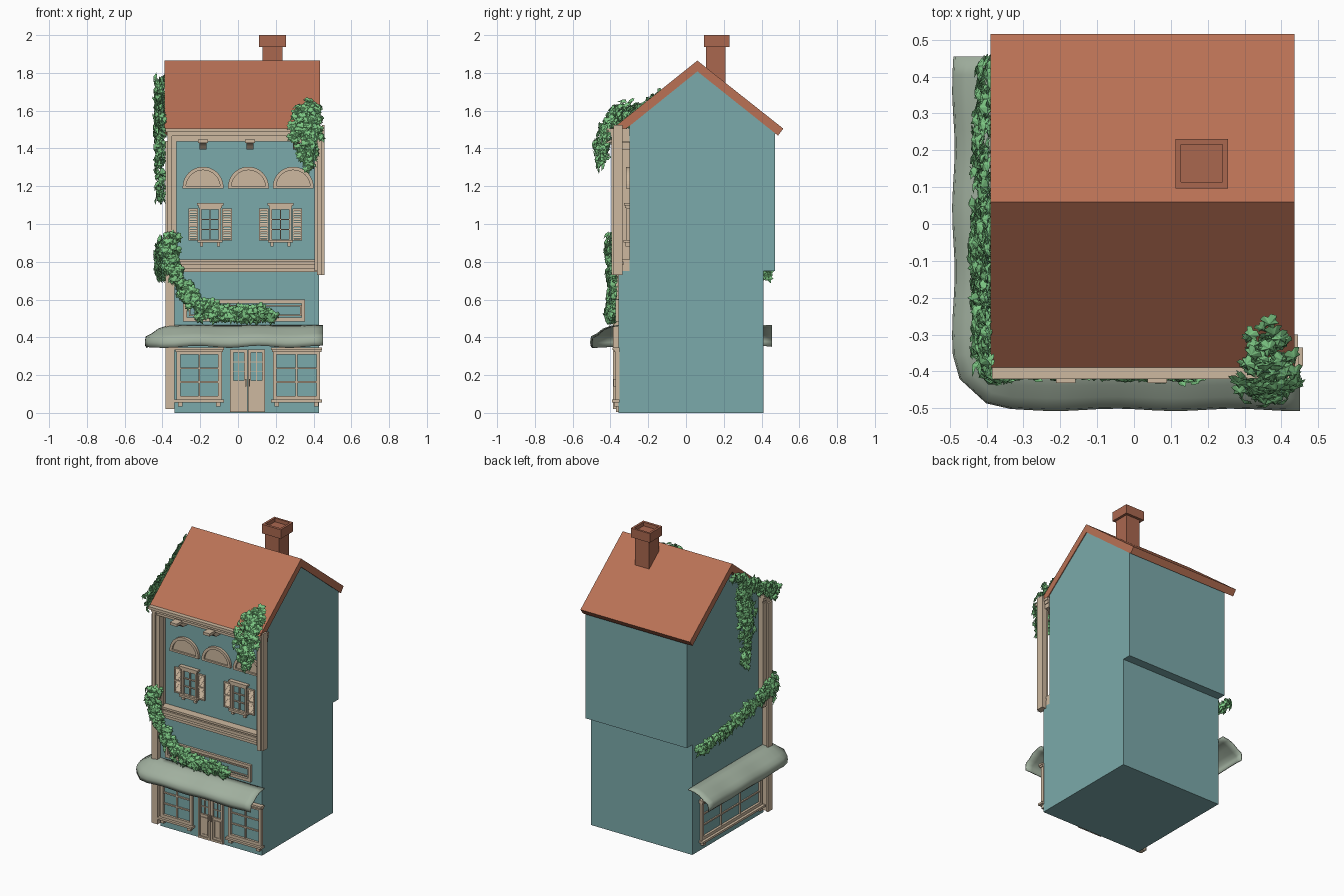
import bpy, bmesh, math, random
from mathutils import Vector

if "Cube" in bpy.data.objects:
    bpy.data.objects.remove(bpy.data.objects["Cube"])

random.seed(4)


def material(name, r, g, b):
    m = bpy.data.materials.new(name)
    m.diffuse_color = [(c / 255) ** 2.2 for c in (r, g, b)] + [1]
    m.use_nodes = True
    m.node_tree.nodes["Principled BSDF"].inputs["Base Color"].default_value = m.diffuse_color
    return m


WALL = material("teal_plaster", 122, 168, 169)
ROOF = material("terracotta", 184, 113, 86)
BRICK = material("chimney_brick", 168, 103, 80)
TRIM = material("cream_trim", 204, 183, 158)
CLOTH = material("awning_cloth", 160, 175, 158)
LEAF = material("ivy_leaf", 125, 200, 132)


def finish(name, bm, mat, normals=True):
    if normals:
        bmesh.ops.recalc_face_normals(bm, faces=bm.faces)
    me = bpy.data.meshes.new(name)
    bm.to_mesh(me)
    bm.free()
    me.materials.append(mat)
    ob = bpy.data.objects.new(name, me)
    bpy.context.collection.objects.link(ob)
    return ob


def prism(bm, pts, place, a, b):
    """Extrude a 2D outline from a to b; place(p, q, depth) gives 3D."""
    lo, hi = ([bm.verts.new(place(p, q, d)) for p, q in pts] for d in (a, b))
    bm.faces.new(lo)
    bm.faces.new(hi)
    for i in range(len(pts)):
        j = (i + 1) % len(pts)
        bm.faces.new((lo[i], lo[j], hi[j], hi[i]))


def box(bm, x0, x1, y0, y1, z0, z1):
    prism(bm, [(x0, y0), (x1, y0), (x1, y1), (x0, y1)], lambda p, q, d: (p, q, d), z0, z1)


def boxes(name, mat, rows):
    bm = bmesh.new()
    for r in rows:
        box(bm, *r)
    return finish(name, bm, mat)


# wall-relative placement: u along the wall, d outward, z up
LOW, UP, LEFT = -0.357, -0.30, -0.335
low = lambda u, z, d: (u, LOW - d, z)
up = lambda u, z, d: (u, UP - d, z)
left = lambda u, z, d: (LEFT - d, u, z)


def slab(bm, place, u0, u1, z0, z1, d, d0=-0.005):
    prism(bm, [(u0, z0), (u1, z0), (u1, z1), (u0, z1)], place, d0, d)


def frame(bm, place, u0, u1, z0, z1, w, d, cols=1, rows=1, bar=0.007):
    for a, b in ((u0, u0 + w), (u1 - w, u1)):
        slab(bm, place, a, b, z0, z1, d)
    for a, b in ((z0, z0 + w), (z1 - w, z1)):
        slab(bm, place, u0 + w, u1 - w, a, b, d)
    for i in range(1, cols):
        c = u0 + w + (u1 - u0 - 2 * w) * i / cols
        slab(bm, place, c - bar / 2, c + bar / 2, z0 + w, z1 - w, d * .6)
    for i in range(1, rows):
        c = z0 + w + (z1 - z0 - 2 * w) * i / rows
        slab(bm, place, u0 + w, u1 - w, c - bar / 2, c + bar / 2, d * .55)


# walls
boxes("ground_floor", WALL, [(LEFT, .43, LOW, .41, 0, .75)])
bm = bmesh.new()
along_x = lambda p, q, d: (d, p, q)
prism(bm, [(UP, .75), (.47, .75), (.47, 1.488), (.06, 1.815), (UP, 1.53)], along_x, LEFT, .43)
finish("upper_floors", bm, WALL)

# roof
bm = bmesh.new()
prism(bm, [(-.39, 1.505), (.06, 1.865), (.515, 1.505), (.487, 1.468), (.06, 1.808), (-.362, 1.468)],
      along_x, -.39, .435)
finish("gable_roof", bm, ROOF)

# chimney with recessed cap
boxes("chimney", BRICK, [(.13, .236, .106, .21, 1.68, 1.945), (.124, .242, .114, .216, 1.94, 1.975),
                         (.112, .255, .096, .114, 1.938, 2), (.112, .255, .216, .23, 1.938, 2),
                         (.112, .127, .114, .216, 1.938, 2), (.24, .255, .114, .216, 1.938, 2)])

# eaves cornice and corbels
boxes("eaves_cornice", TRIM, [(-.385, .445, -.42, UP, 1.487, 1.505), (-.375, .44, -.40, UP, 1.465, 1.487),
                              (-.365, .435, -.375, UP, 1.437, 1.465)])
bm = bmesh.new()
for x in (-.185, .063, .31):
    prism(bm, [(UP, 1.445), (-.43, 1.445), (-.43, 1.43), (-.37, 1.415), (-.35, 1.395), (UP, 1.395)],
          along_x, x - .018, x + .018)
    box(bm, x - .026, x + .026, -.432, UP, 1.43, 1.448)
finish("eaves_corbels", bm, TRIM)

# storey band
boxes("storey_band", TRIM, [(-.335, .43, -.365, UP, .747, .765), (-.335, .43, -.345, UP, .765, .785),
                            (-.335, .43, -.33, UP, .785, .798), (-.335, .43, -.355, UP, .798, .812)])

# corner pilasters
boxes("right_pilaster", TRIM, [(.418, .445, -.395, -.335, .73, 1.49), (.445, .458, -.385, -.335, .73, 1.525),
                               (.405, .418, -.38, -.345, .75, 1.44)])
boxes("left_pilaster", TRIM, [(-.372, -.35, -.395, -.335, .73, 1.49), (-.35, -.325, -.38, -.335, .75, 1.44),
                              (-.383, -.372, -.385, -.335, .02, 1.44), (-.372, -.335, -.387, -.345, .02, .75),
                              (-.372, -.335, -.347, -.30, .74, 1.45)])

# half-round panels
bm = bmesh.new()
arc = [(math.cos(math.pi * i / 20), math.sin(math.pi * i / 20)) for i in range(21)]
for x in (-.185, .055, .292):
    at = lambda r: [(x + r * c, 1.195 + r * s) for c, s in arc]
    prism(bm, at(.095), up, -.005, .006)
    prism(bm, at(.108) + at(.09)[::-1], up, -.005, .018)
    slab(bm, up, x - .108, x + .108, 1.188, 1.2, .018)
finish("arched_panels", bm, TRIM)

# upper windows with louvred shutters
bm, sh = bmesh.new(), bmesh.new()
for x in (-.148, .225):
    frame(bm, up, x - .057, x + .057, .905, 1.09, .013, .016, 2, 3)
    slab(bm, up, x - .062, x + .062, 1.085, 1.098, .022)
    slab(bm, up, x - .07, x + .07, 1.098, 1.11, .028)
    slab(bm, up, x - .067, x + .067, .902, .916, .03)
    for s in (-1, 1):
        slab(bm, up, x + s * .045 - .009, x + s * .045 + .009, .882, .902, .02)
        a = x + s * .089
        frame(sh, up, a - .026, a + .026, .912, 1.083, .008, .014)
        slab(sh, up, a - .02, a + .02, .99, 1.0, .013)
        for i in range(13):
            z = .922 + i * .0122
            prism(sh, [(.001, z), (.011, z), (.006, z + .009), (.001, z + .009)],
                  lambda p, q, d: (d, UP - p, q), a - .019, a + .019)
finish("upper_windows", bm, TRIM)
finish("shutters", sh, TRIM)

# blank sign board frame
bm = bmesh.new()
frame(bm, low, -.29, .355, .485, .60, .02, .016)
frame(bm, low, -.26, .335, .512, .572, .008, .008)
finish("sign_board_frame", bm, TRIM)

# shop windows
def shop_window(name, place, u0, u1, cols):
    bm = bmesh.new()
    frame(bm, place, u0 + .01, u1 - .01, .07, .33, .02, .016, cols, 3, .009)
    slab(bm, place, u0 + .004, u1 - .004, .322, .334, .024)
    slab(bm, place, u0, u1, .334, .347, .032)
    slab(bm, place, u0, u1, .056, .07, .034)
    for u in (u0 + .03, u1 - .03):
        slab(bm, place, u - .012, u + .012, .035, .056, .024)
    finish(name, bm, TRIM)


shop_window("left_shop_window", low, -.335, -.075, 2)
shop_window("right_shop_window", low, .175, .445, 2)
shop_window("side_shop_window", left, -.33, .34, 3)

# double door
bm = bmesh.new()
for u in (-.043, .052):
    frame(bm, low, u, u + .092, .005, .335, .014, .014)
    frame(bm, low, u + .012, u + .08, .165, .325, .006, .012, 2, 3, .005)
    slab(bm, low, u + .01, u + .082, .015, .165, .007)
    frame(bm, low, u + .022, u + .07, .03, .15, .006, .011)
for u in (.038, .057):
    slab(bm, low, u, u + .007, .14, .18, .026)
finish("double_door", bm, TRIM)

# draped awning wrapping the front-left corner
rail = [((LEFT, y), (-1, 0)) for y in [.455 - i * .81 / 16 for i in range(17)]]
rail += [((LEFT, LOW), (math.cos(a), .95 * math.sin(a))) for a in (math.pi + .45, math.pi + 1.12)]
rail += [((x, LOW), (0, -.95)) for x in [LEFT + i * .785 / 16 for i in range(17)]]
profile = [(0, .465), (.045, .46), (.085, .445), (.12, .418), (.15, .402), (.155, .375), (.153, .35)]
bm = bmesh.new()
grid = []
for i, ((x, y), (dx, dy)) in enumerate(rail):
    row = []
    for j, (d, z) in enumerate(profile):
        wave = math.sin(i * .95) * .006 * j / 6
        row.append(bm.verts.new((x + dx * (d + wave * .7), y + dy * (d + wave * .7), z + wave)))
    grid.append(row)
for a, b in zip(grid, grid[1:]):
    for j in range(len(profile) - 1):
        bm.faces.new((a[j], a[j + 1], b[j + 1], b[j]))
awning = finish("awning", bm, CLOTH)
sol = awning.modifiers.new("thickness", 'SOLIDIFY')
sol.thickness = .006
for p in awning.data.polygons:
    p.use_smooth = True

# ivy
OUTLINE = [(0, .35), (.22, .5), (.5, .3), (.36, .05), (.46, -.2), (.2, -.2),
           (0, -.6), (-.2, -.2), (-.46, -.2), (-.36, .05), (-.5, .3), (-.22, .5)]


def ivy(name, normal, path, per_unit, size=.05):
    """Scatter lobed leaves along a path of (x, y, z, radius)."""
    bm = bmesh.new()
    n0 = Vector(normal).normalized()
    for p, q in zip(path, path[1:]):
        length = (Vector(p[:3]) - Vector(q[:3])).length
        for _ in range(int(per_unit * length * (p[3] + q[3]) / .1) + 4):
            t = random.random()
            c = Vector(p[:3]).lerp(Vector(q[:3]), t)
            r = p[3] + (q[3] - p[3]) * t
            off = Vector([random.gauss(0, 1) for _ in range(3)]).normalized() * r * random.random() ** .5
            off -= n0 * off.dot(n0) * .9
            c += off + n0 * random.uniform(-.022, .022)
            n = (n0 + off / r * .5 + Vector([random.uniform(-.45, .45) for _ in range(3)])).normalized()
            v = Vector((random.uniform(-.6, .6), random.uniform(-.6, .6), 1))
            v = (v - n * v.dot(n)).normalized()
            u, s = v.cross(n), size * random.uniform(.7, 1.1)
            mid = bm.verts.new(c + n * s * .18)
            ring = [bm.verts.new(c + (u * a + v * b) * s - n * s * .15 * abs(a)) for a, b in OUTLINE]
            for i in range(12):
                bm.faces.new((mid, ring[i], ring[i - 1]))
    finish(name, bm, LEAF, False)


ivy("roof_corner_ivy", (0, -.75, .5), [(.37, -.30, 1.60, .06), (.37, -.40, 1.57, .09), (.365, -.44, 1.46, .09),
                                       (.37, -.455, 1.30, .03)], 420)
ivy("rake_ivy", (-1, 0, 0), [(-.415, .05, 1.77, .03), (-.415, -.2, 1.61, .05), (-.415, -.40, 1.50, .05)], 420)
ivy("side_hanging_ivy", (-1, 0, 0), [(-.415, -.03, 1.68, .08), (-.415, -.07, 1.45, .08),
                                     (-.415, -.07, 1.32, .06), (-.415, -.05, 1.13, .02)], 420)
ivy("side_ivy", (-1, 0, 0), [(-.40, .43, .73, .03), (-.415, .2, .76, .04), (-.415, 0, .80, .04),
                             (-.415, -.2, .85, .05), (-.40, -.38, .89, .06)], 420)
ivy("front_ivy", (0, -1, 0), [(-.35, -.405, .92, .05), (-.36, -.405, .83, .06), (-.32, -.395, .70, .04),
                              (-.26, -.39, .62, .05), (-.18, -.395, .54, .06), (0, -.40, .52, .045),
                              (.11, -.40, .53, .05), (.18, -.40, .51, .03)], 420)
